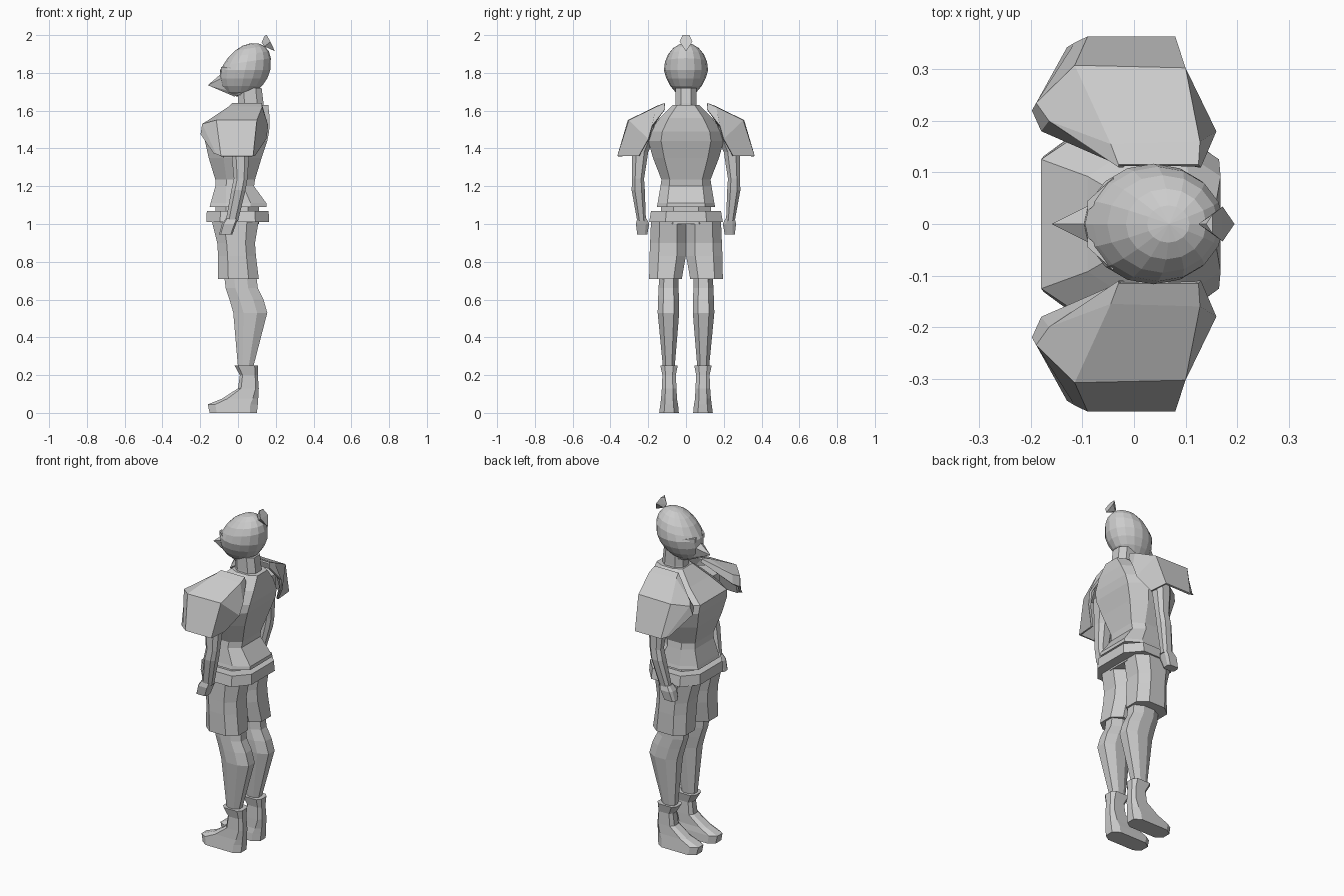
import bpy, bmesh, math


def finish(name, bm, mirror=False):
    bmesh.ops.recalc_face_normals(bm, faces=bm.faces)
    me = bpy.data.meshes.new(name)
    bm.to_mesh(me)
    bm.free()
    ob = bpy.data.objects.new(name, me)
    bpy.context.collection.objects.link(ob)
    if mirror:
        m = ob.modifiers.new("Mirror", "MIRROR")
        m.use_axis = (False, True, False)
        m.use_clip = False
        m.use_mirror_merge = False
    return ob


def loft(name, rings, cx=0.25, cy=0.25, mirror=False):
    """Stack of chamfered rectangles: (z, x0, x1, y0, y1)."""
    bm = bmesh.new()
    loops = []
    for z, x0, x1, y0, y1 in rings:
        a, b = (x1 - x0) * cx, (y1 - y0) * cy
        pts = [(x0, y0 + b), (x0 + a, y0), (x1 - a, y0), (x1, y0 + b),
               (x1, y1 - b), (x1 - a, y1), (x0 + a, y1), (x0, y1 - b)]
        loops.append([bm.verts.new((x, y, z)) for x, y in pts])
    for p, q in zip(loops, loops[1:]):
        for i in range(8):
            j = (i + 1) % 8
            bm.faces.new((p[i], p[j], q[j], q[i]))
    bm.faces.new(loops[0])
    bm.faces.new(loops[-1])
    return finish(name, bm, mirror)


def sym(rows):
    return [(z, x0, x1, -w, w) for z, x0, x1, w in rows]


def hull(name, pts, mirror=False):
    bm = bmesh.new()
    for p in pts:
        bm.verts.new(p)
    bmesh.ops.convex_hull(bm, input=bm.verts)
    return finish(name, bm, mirror)


# Head: faceted skull narrowing to the jaw and rising to the crown at the back
bm = bmesh.new()
bmesh.ops.create_uvsphere(bm, u_segments=16, v_segments=10, radius=1)
for v in bm.verts:
    x, y, z = v.co
    if z < 0:
        y *= 1 + 0.2 * z
    v.co = (0.038 + 0.133 * x + 0.03 * z, 0.117 * y, 1.815 + 0.142 * z + (0.02 * x if z > 0 else 0))
finish("head", bm)

# Pointed face, eyes and hair tuft
hull("pointed_face", [(-0.16, 0, 1.735), (-0.095, 0, 1.79), (-0.06, 0.05, 1.785), (-0.06, -0.05, 1.785),
                      (0.02, 0.05, 1.685), (0.02, -0.05, 1.685), (-0.02, 0.02, 1.675), (-0.02, -0.02, 1.675)])
hull("eye", [(x, y + (x + 0.09) * 0.9, z) for x in (-0.09, -0.04) for y in (0.025, 0.045)
             for z in (1.805, 1.83)], True)
hull("hair_tuft", [(0.125, 0, 1.96), (0.14, 0.01, 1.94), (0.14, -0.01, 1.94), (0.14, 0, 1.995),
                   (0.152, 0.018, 2.0), (0.152, -0.018, 2.0), (0.172, 0.034, 1.965),
                   (0.172, -0.034, 1.965), (0.195, 0, 1.915)])

# Neck and flared collar
loft("neck", sym([(1.56, -0.01, 0.14, 0.06), (1.64, 0.0, 0.135, 0.055), (1.72, 0.0, 0.125, 0.055)]))

# Torso
loft("torso", sym([(1.09, -0.15, 0.15, 0.155), (1.11, -0.145, 0.15, 0.15), (1.2, -0.12, 0.085, 0.135),
                   (1.235, -0.12, 0.09, 0.13), (1.35, -0.155, 0.125, 0.175), (1.44, -0.175, 0.155, 0.2),
                   (1.49, -0.18, 0.165, 0.19), (1.56, -0.09, 0.168, 0.14), (1.63, -0.01, 0.16, 0.07)]),
     cx=0.28, cy=0.17)
loft("waist", sym([(1.0, -0.12, 0.11, 0.14), (1.1, -0.12, 0.11, 0.13)]))

# Belt
loft("belt", sym([(1.01, -0.168, 0.165, 0.195), (1.07, -0.165, 0.162, 0.185)]), cx=0.22, cy=0.22)

# Shorts, one leg mirrored
loft("shorts", [(0.71, -0.105, 0.11, 0.022, 0.195), (0.83, -0.105, 0.095, 0.001, 0.193),
                (0.9, -0.11, 0.09, 0, 0.19), (1.02, -0.14, 0.11, 0, 0.185)], mirror=True)

# Legs and boots
loft("leg", [(0.24, 0.0, 0.08, 0.06, 0.122), (0.53, -0.025, 0.155, 0.036, 0.15),
             (0.6, -0.045, 0.135, 0.036, 0.148), (0.66, -0.065, 0.105, 0.04, 0.145),
             (0.78, -0.08, 0.09, 0.04, 0.14)], cx=0.3, mirror=True)
loft("boot", [(0.0, -0.15, 0.1, 0.038, 0.142), (0.045, -0.16, 0.105, 0.042, 0.136),
              (0.075, -0.085, 0.107, 0.048, 0.132), (0.13, 0.0, 0.11, 0.05, 0.128),
              (0.2, 0.01, 0.105, 0.054, 0.125), (0.25, -0.018, 0.107, 0.044, 0.136)],
     cx=0.15, mirror=True)

# Arms and fists
loft("arm", [(1.015, -0.065, 0.0, 0.212, 0.258), (1.18, -0.035, 0.04, 0.218, 0.288),
             (1.24, -0.022, 0.05, 0.222, 0.285), (1.38, -0.035, 0.06, 0.2, 0.285),
             (1.52, -0.06, 0.09, 0.14, 0.26)], mirror=True)
loft("hand", [(0.945, -0.1, -0.03, 0.205, 0.258), (1.0, -0.085, -0.01, 0.195, 0.265),
              (1.03, -0.065, 0.0, 0.21, 0.258)], cx=0.12, mirror=True)

# Shoulder guard: open bent shell, columns from front edge to back edge
cols = [[(-0.02, 0.11, 1.615), (-0.18, 0.18, 1.5), (-0.198, 0.22, 1.475), (-0.13, 0.343, 1.375)],
        [(-0.03, 0.11, 1.635), (-0.165, 0.2, 1.545), (-0.19, 0.235, 1.53), (-0.115, 0.352, 1.37)],
        [(-0.03, 0.115, 1.64), (-0.045, 0.155, 1.625), (-0.115, 0.308, 1.55), (-0.09, 0.364, 1.36)],
        [(0.125, 0.115, 1.64), (0.128, 0.16, 1.62), (0.1, 0.303, 1.55), (0.08, 0.364, 1.36)],
        [(0.13, 0.11, 1.61), (0.16, 0.18, 1.52), (0.15, 0.2, 1.45), (0.09, 0.25, 1.36)]]
bm = bmesh.new()
grid = [[bm.verts.new(p) for p in c] for c in cols]
for a, b in zip(grid, grid[1:]):
    for i in range(3):
        bm.faces.new((a[i], a[i + 1], b[i + 1], b[i]))
guard = finish("shoulder_guard", bm, True)
s = guard.modifiers.new("Thickness", "SOLIDIFY")
s.thickness = 0.012
s.offset = -1
